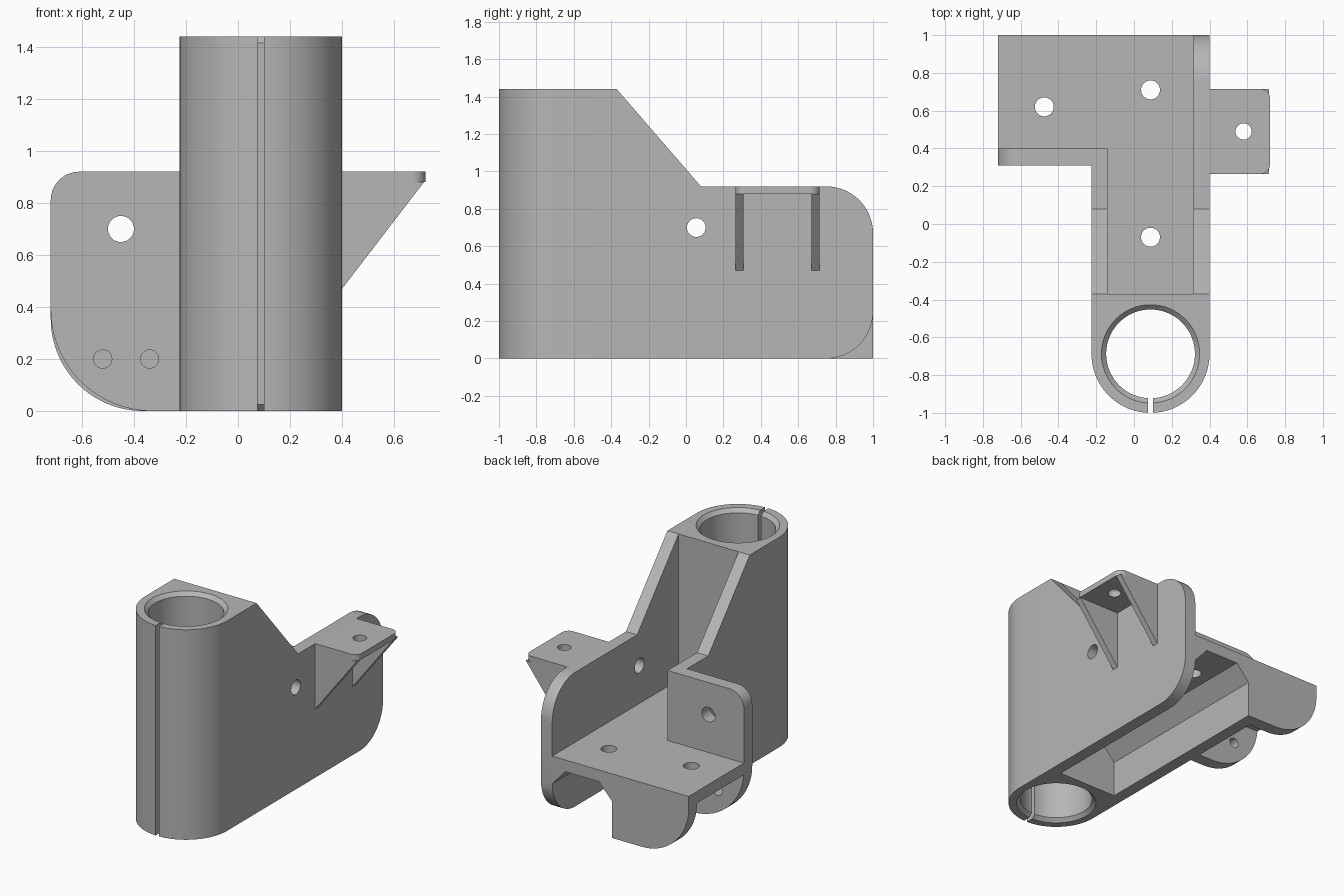
import bpy, bmesh, math
from mathutils import Vector, Matrix

if "Cube" in bpy.data.objects:
    bpy.data.objects.remove(bpy.data.objects["Cube"], do_unlink=True)

grey = bpy.data.materials.new("plain grey")
grey.use_nodes = True
COLOUR = (0.47, 0.47, 0.47, 1)
grey.diffuse_color = COLOUR
grey.node_tree.nodes["Principled BSDF"].inputs["Base Color"].default_value = COLOUR


def outline(corners, steps=16):
    """Turn (u, v) or (u, v, radius) corners into a point loop with round corners."""
    loop, n = [], len(corners)
    for i, corner in enumerate(corners):
        p = Vector(corner[:2])
        if len(corner) == 2:
            loop.append(p)
            continue
        a = (Vector(corners[i - 1][:2]) - p).normalized()
        b = (Vector(corners[(i + 1) % n][:2]) - p).normalized()
        half = a.angle(b) / 2
        r = corner[2]
        centre = p + (a + b).normalized() * r / math.sin(half)
        start = p + a * r / math.tan(half) - centre
        end = p + b * r / math.tan(half) - centre
        turn = math.pi - 2 * half
        for k in range(steps + 1):
            t = k / steps
            loop.append(centre + (start * math.sin((1 - t) * turn)
                                  + end * math.sin(t * turn)) / math.sin(turn))
    return loop


PLACE = {"x": lambda u, v, w: (w, u, v),
         "y": lambda u, v, w: (u, w, v),
         "z": lambda u, v, w: (u, v, w)}


def finish(name, bm):
    bmesh.ops.recalc_face_normals(bm, faces=bm.faces)
    mesh = bpy.data.meshes.new(name)
    bm.to_mesh(mesh)
    bm.free()
    mesh.materials.append(grey)
    obj = bpy.data.objects.new(name, mesh)
    bpy.context.collection.objects.link(obj)
    return obj


def prism(name, corners, axis, low, high):
    """Extrude an outline along an axis."""
    bm = bmesh.new()
    face = bm.faces.new([bm.verts.new(PLACE[axis](p.x, p.y, low)) for p in outline(corners)])
    new = bmesh.ops.extrude_face_region(bm, geom=[face])["geom"]
    shift = Vector(PLACE[axis](0, 0, high - low))
    bmesh.ops.translate(bm, vec=shift, verts=[g for g in new if isinstance(g, bmesh.types.BMVert)])
    return finish(name, bm)


def box(name, x0, x1, y0, y1, z0, z1):
    return prism(name, [(x0, y0), (x1, y0), (x1, y1), (x0, y1)], "z", z0, z1)


def drill(u, v, axis, low, high, r, r_end=None):
    """Round cutter along an axis, tapered when r_end is given."""
    bm = bmesh.new()
    bmesh.ops.create_cone(bm, cap_ends=True, segments=64, radius1=r,
                          radius2=r_end or r, depth=high - low)
    turn = {"x": Matrix.Rotation(math.pi / 2, 4, "Y"),
            "y": Matrix.Rotation(-math.pi / 2, 4, "X"), "z": Matrix()}[axis]
    middle = Vector(PLACE[axis](u, v, (low + high) / 2))
    bmesh.ops.transform(bm, matrix=Matrix.Translation(middle) @ turn, verts=bm.verts)
    return finish("cutter", bm)


def cut(obj, *cutters):
    """Subtract the cutters, bake the result, and remove them."""
    for c in cutters:
        c.hide_render = True
        mod = obj.modifiers.new("cut", "BOOLEAN")
        mod.operation, mod.solver, mod.object = "DIFFERENCE", "EXACT", c
    bpy.context.view_layer.update()
    graph = bpy.context.evaluated_depsgraph_get()
    baked = bpy.data.meshes.new_from_object(obj.evaluated_get(graph))
    obj.modifiers.clear()
    obj.data = baked
    for c in cutters:
        bpy.data.objects.remove(c, do_unlink=True)
    return obj


# Key positions
LEFT, LEFT_IN, RIGHT_IN, RIGHT = -0.225, -0.14, 0.315, 0.4
MID, BORE_Y, BORE = 0.0875, -0.6875, 0.235
BLOCK_BACK, TOP, RIM = -0.37, 1.44, 0.92
FLOOR_LOW, FLOOR_TOP = 0.36, 0.44
FAR = -0.72
parts = []

# Split clamp tube with chamfered bore
tube = prism("clamp_tube", [(LEFT, BLOCK_BACK), (RIGHT, BLOCK_BACK),
                            (RIGHT, -1, 0.3123), (LEFT, -1, 0.3123)], "z", 0, TOP)
parts.append(cut(tube,
                 drill(MID, BORE_Y, "z", -0.1, TOP + 0.1, BORE),
                 drill(MID, BORE_Y, "z", TOP - 0.025, TOP + 0.025, BORE, BORE + 0.05),
                 drill(MID, BORE_Y, "z", -0.025, 0.025, BORE + 0.05, BORE),
                 box("cutter", 0.075, 0.1, -1.1, -0.8, -0.1, TOP + 0.1)))

# Side walls sloping down from the tube
slope = [(BLOCK_BACK, 0), (BLOCK_BACK, TOP), (0.08, RIM)]
right_wall = prism("long_side_wall", slope[::-1] + [(1, 0, 0.25), (1, RIM, 0.25)],
                   "x", RIGHT_IN, RIGHT)
left_wall = prism("short_side_wall", slope + [(0.31, RIM), (0.31, 0)], "x", LEFT, LEFT_IN)
for wall in (right_wall, left_wall):
    parts.append(cut(wall, drill(0.055, 0.7, "x", -0.4, 0.6, 0.05)))

# Upright flange with one large and two small holes
flange = prism("side_flange", [(LEFT_IN, 0), (LEFT_IN, RIM), (FAR, RIM, 0.11), (FAR, 0, 0.39)],
               "y", 0.31, 0.4)
parts.append(cut(flange, drill(-0.45, 0.7, "y", 0.2, 0.5, 0.05),
                 *[drill(x, 0.2, "y", 0.2, 0.5, 0.035) for x in (-0.52, -0.34)]))

# Floor plate
floor = prism("floor_plate", [(LEFT_IN, BLOCK_BACK), (RIGHT_IN, BLOCK_BACK), (RIGHT_IN, 1),
                              (FAR, 1), (FAR, 0.4), (LEFT_IN, 0.4)], "z", FLOOR_LOW, FLOOR_TOP)
parts.append(cut(floor, *[drill(x, y, "z", 0.2, 0.6, 0.05)
                          for x, y in ((MID, -0.07), (MID, 0.71), (-0.475, 0.62))]))

# Supports under the floor
parts.append(box("lower_wall", LEFT, LEFT_IN, 0.4, 0.91, 0, FLOOR_LOW))
parts.append(prism("back_fin", [(LEFT_IN, 0), (LEFT_IN, FLOOR_LOW), (FAR, FLOOR_LOW),
                                (FAR, 0, 0.355)], "y", 0.91, 1))
for name, x, side in (("left_chamfer", LEFT_IN, 1), ("right_chamfer", RIGHT_IN, -1)):
    parts.append(prism(name, [(x, FLOOR_LOW), (x, FLOOR_LOW - 0.11),
                              (x + side * 0.1, FLOOR_LOW)], "y", BLOCK_BACK, 1))

# Side tab carried on two gussets
tab = prism("side_tab", [(RIGHT, 0.265), (0.72, 0.265, 0.05), (0.72, 0.715, 0.05),
                         (RIGHT, 0.715)], "z", 0.88, RIM)
parts.append(cut(tab, drill(0.58, 0.49, "z", 0.8, 1, 0.043)))
for name, y in (("front_gusset", 0.265), ("back_gusset", 0.672)):
    parts.append(prism(name, [(RIGHT, 0.47), (RIGHT, 0.88), (0.715, 0.88)], "y", y, y + 0.043))

# Smooth the curved faces, keep the edges sharp
bpy.ops.object.select_all(action="DESELECT")
for part in parts:
    part.select_set(True)
bpy.context.view_layer.objects.active = parts[0]
bpy.ops.object.shade_smooth_by_angle(angle=math.radians(30))
